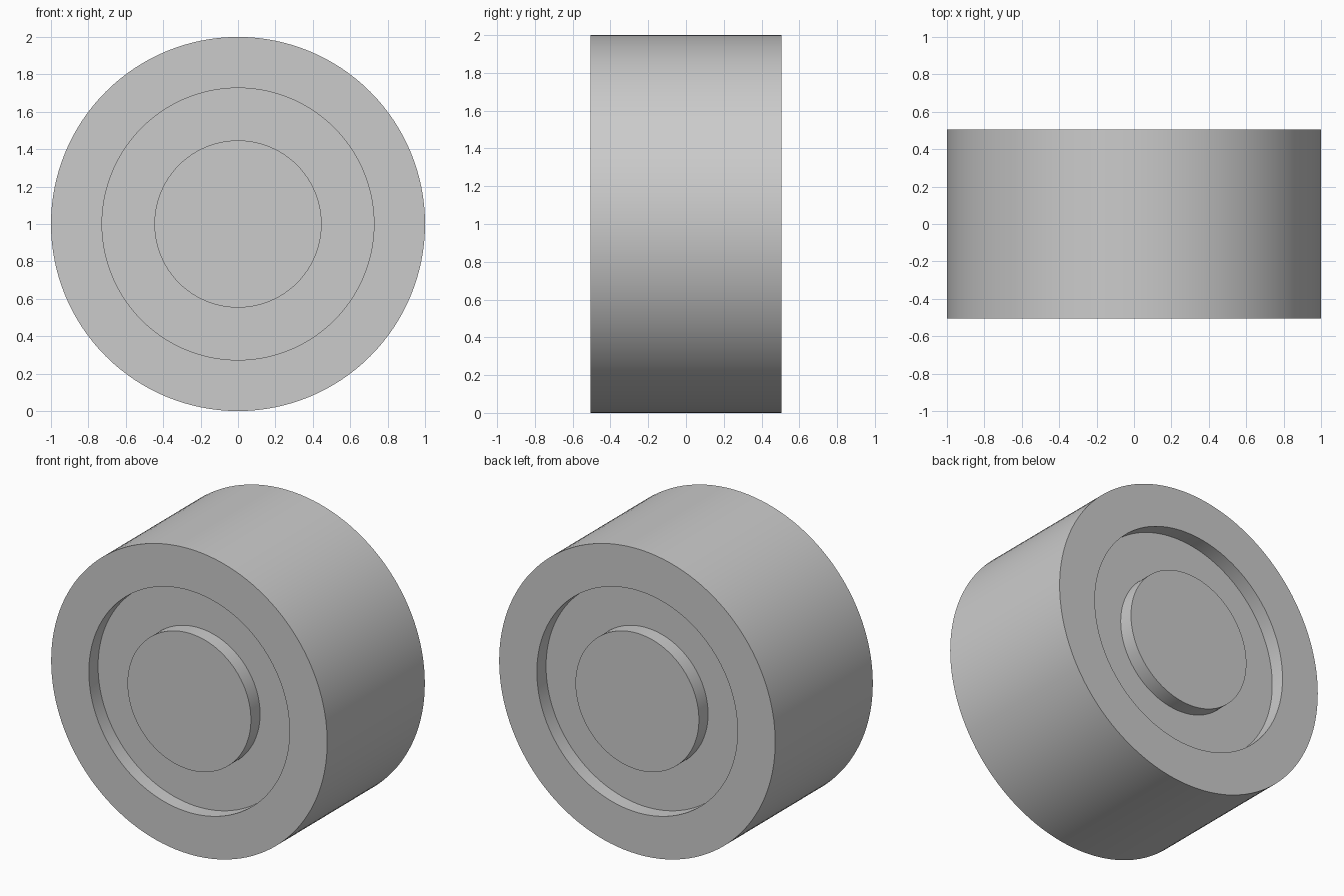
import bpy
import bmesh
import math
from mathutils import Vector

cube = bpy.data.objects.get("Cube")
if cube:
    bpy.data.objects.remove(cube, do_unlink=True)

OUTER, RECESS, HUB = 1.0, 0.727, 0.447
HALF, DEPTH = 0.505, 0.095
SEGMENTS = 128

grey = bpy.data.materials.new("plain grey")
grey.use_nodes = True
colour = (0.6, 0.6, 0.6, 1)
grey.diffuse_color = colour
grey.node_tree.nodes["Principled BSDF"].inputs["Base Color"].default_value = colour

# Half profile (radius, y) from the front hub edge to the outer rim, mirrored for the back
floor = HALF - DEPTH
half = [(HUB, -HALF), (HUB, -floor), (RECESS, -floor), (RECESS, -HALF), (OUTER, -HALF)]
profile = half + [(r, -y) for r, y in reversed(half)]

# Revolve the profile around the y axis, then close the two hub faces
bm = bmesh.new()
points = [bm.verts.new((r, y, 0)) for r, y in profile]
edges = [bm.edges.new(pair) for pair in zip(points, points[1:])]
bmesh.ops.spin(bm, geom=points + edges, cent=(0, 0, 0), axis=(0, 1, 0),
               angle=math.tau, steps=SEGMENTS, use_merge=False)
bmesh.ops.remove_doubles(bm, verts=bm.verts, dist=0.0001)
bmesh.ops.holes_fill(bm, edges=[e for e in bm.edges if e.is_boundary], sides=0)
bmesh.ops.recalc_face_normals(bm, faces=bm.faces)
bmesh.ops.translate(bm, verts=bm.verts, vec=Vector((0, 0, OUTER)))

mesh = bpy.data.meshes.new("wheel")
bm.to_mesh(mesh)
bm.free()
mesh.materials.append(grey)
wheel = bpy.data.objects.new("wheel", mesh)
bpy.context.collection.objects.link(wheel)

# Smooth round walls with crisp rims
bpy.ops.object.select_all(action="DESELECT")
wheel.select_set(True)
bpy.context.view_layer.objects.active = wheel
bpy.ops.object.shade_smooth_by_angle(angle=math.radians(30))
